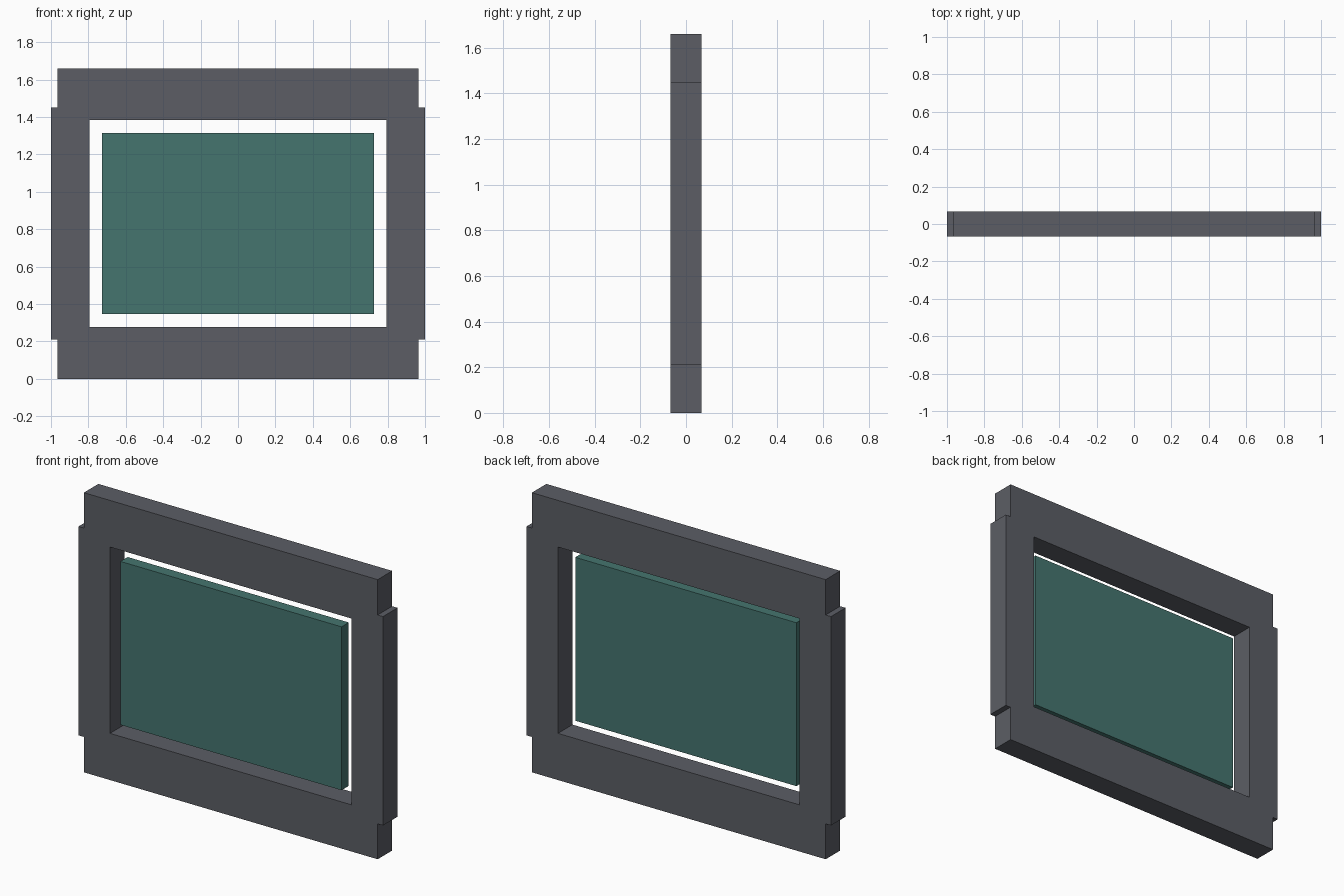
import bpy
from math import pi

cube = bpy.data.objects.get("Cube")
if cube:
    bpy.data.objects.remove(cube, do_unlink=True)


def material(name, rgb):
    mat = bpy.data.materials.new(name)
    mat.use_nodes = True
    mat.diffuse_color = (*rgb, 1)
    mat.node_tree.nodes["Principled BSDF"].inputs["Base Color"].default_value = (*rgb, 1)
    return mat


def panel(name, outlines, front, back, mat):
    """Extrude closed (x, z) outlines from front to back; inner outlines become holes."""
    curve = bpy.data.curves.new(name, "CURVE")
    curve.dimensions = "2D"
    curve.fill_mode = "BOTH"
    curve.extrude = (back - front) / 2
    for points in outlines:
        spline = curve.splines.new("POLY")
        spline.points.add(len(points) - 1)
        for point, (x, z) in zip(spline.points, points):
            point.co = (x, z, 0, 1)
        spline.use_cyclic_u = True
        spline.use_smooth = False
    obj = bpy.data.objects.new(name, curve)
    bpy.context.collection.objects.link(obj)
    obj.rotation_euler.x = pi / 2
    obj.location.y = (front + back) / 2
    curve.materials.append(mat)
    bpy.ops.object.select_all(action="DESELECT")
    obj.select_set(True)
    bpy.context.view_layer.objects.active = obj
    bpy.ops.object.convert(target="MESH")
    bpy.ops.object.transform_apply(location=True, rotation=True, scale=True)
    return obj


def rectangle(half_width, bottom, top):
    return [(-half_width, bottom), (half_width, bottom), (half_width, top), (-half_width, top)]


frame_grey = material("frame grey", (0.106, 0.111, 0.130))
pane_teal = material("pane teal", (0.059, 0.178, 0.159))

# Frame: side stiles stick out past the top and bottom rails
rail, stile = 0.965, 1.0
height, low, high = 1.66, 0.21, 1.45
right_side = [(rail, 0), (rail, low), (stile, low), (stile, high), (rail, high), (rail, height)]
frame_outline = right_side + [(-x, z) for x, z in reversed(right_side)]
panel("frame", [frame_outline, rectangle(0.793, 0.277, 1.383)], -0.068, 0.068, frame_grey)

# Pane: floats in the front half of the opening
panel("pane", [rectangle(0.726, 0.345, 1.315)], -0.066, 0.002, pane_teal)
